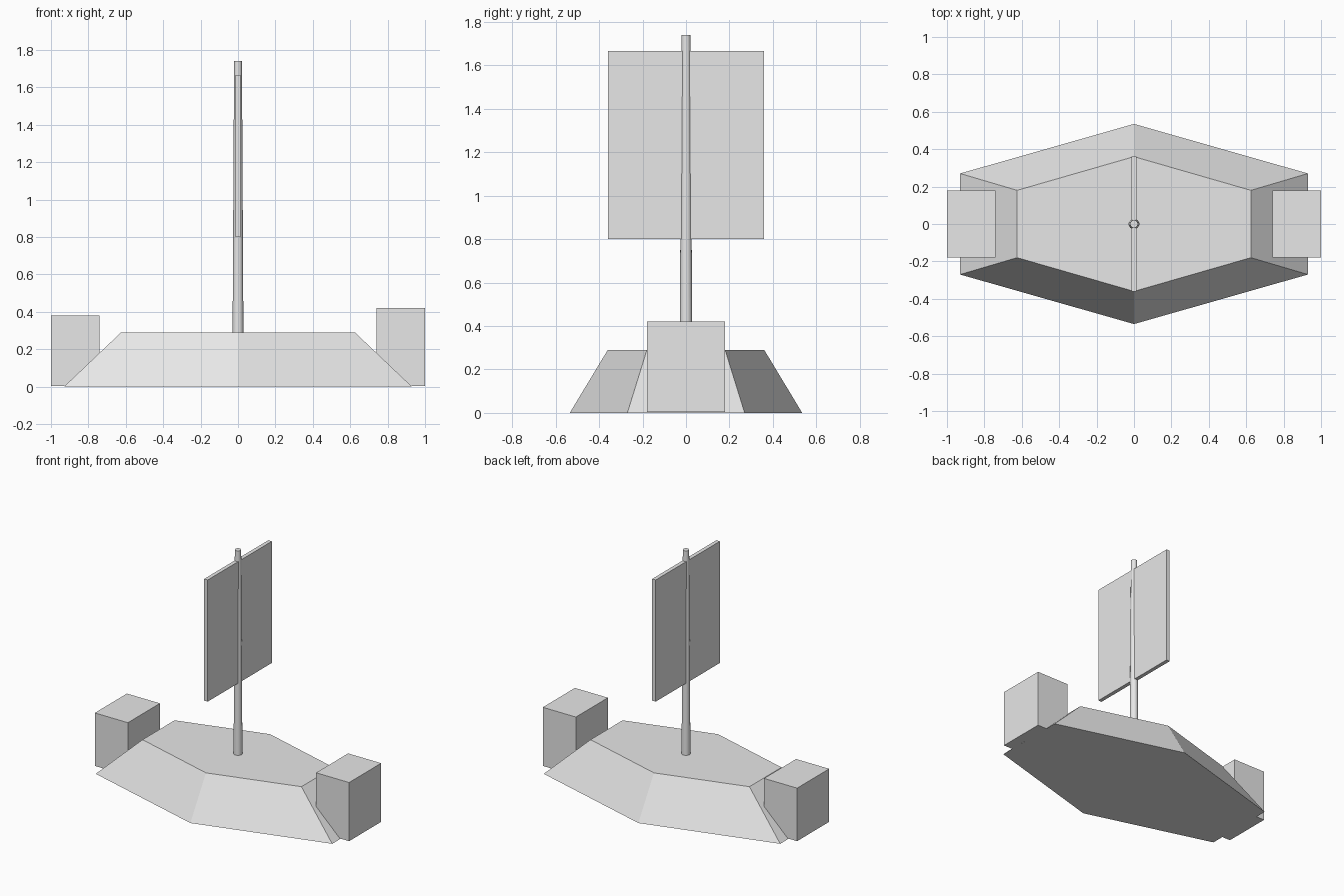
import bpy
import math

cube = bpy.data.objects.get("Cube")
if cube:
    bpy.data.objects.remove(cube, do_unlink=True)

grey = bpy.data.materials.new("light_grey")
grey.use_nodes = True
grey.diffuse_color = (0.8, 0.8, 0.8, 1)
grey.node_tree.nodes["Principled BSDF"].inputs["Base Color"].default_value = (0.8, 0.8, 0.8, 1)


def box(name, low, high):
    """Box spanning two opposite corners."""
    centre = [(a + b) / 2 for a, b in zip(low, high)]
    bpy.ops.mesh.primitive_cube_add(size=1, location=centre)
    obj = bpy.context.object
    obj.name = name
    obj.scale = [b - a for a, b in zip(low, high)]
    bpy.ops.object.transform_apply(location=False, rotation=False, scale=True)
    obj.data.materials.append(grey)
    return obj


def hexagon(end_x, end_y, mid_y, z):
    """Six-sided outline, pointed amidships and blunt at both ends."""
    return [(end_x, -end_y, z), (end_x, end_y, z), (0, mid_y, z),
            (-end_x, end_y, z), (-end_x, -end_y, z), (0, -mid_y, z)]


# Hull: a wide hexagon lofted to a narrower deck
verts = hexagon(0.93, 0.27, 0.535, 0) + hexagon(0.625, 0.18, 0.36, 0.29)
faces = [tuple(reversed(range(6))), tuple(range(6, 12))]
faces += [(i, (i + 1) % 6, (i + 1) % 6 + 6, i + 6) for i in range(6)]
mesh = bpy.data.meshes.new("hull")
mesh.from_pydata(verts, [], faces)
mesh.materials.append(grey)
hull = bpy.data.objects.new("hull", mesh)
bpy.context.collection.objects.link(hull)

# Blocks at the two ends, one slightly taller
box("right_end_block", (-1, -0.18, 0.003), (-0.74, 0.18, 0.38))
box("left_end_block", (0.74, -0.18, 0.003), (1, 0.18, 0.42))

# Tapered mast
bottom, top = 0.29, 1.74
bpy.ops.mesh.primitive_cone_add(vertices=16, radius1=0.029, radius2=0.021,
                                depth=top - bottom, location=(0, 0, (bottom + top) / 2))
mast = bpy.context.object
mast.name = "mast"
mast.data.materials.append(grey)
bpy.ops.object.shade_smooth_by_angle(angle=math.radians(30))

# Flat sail across the mast
box("sail", (-0.014, -0.36, 0.80), (0.014, 0.36, 1.665))
